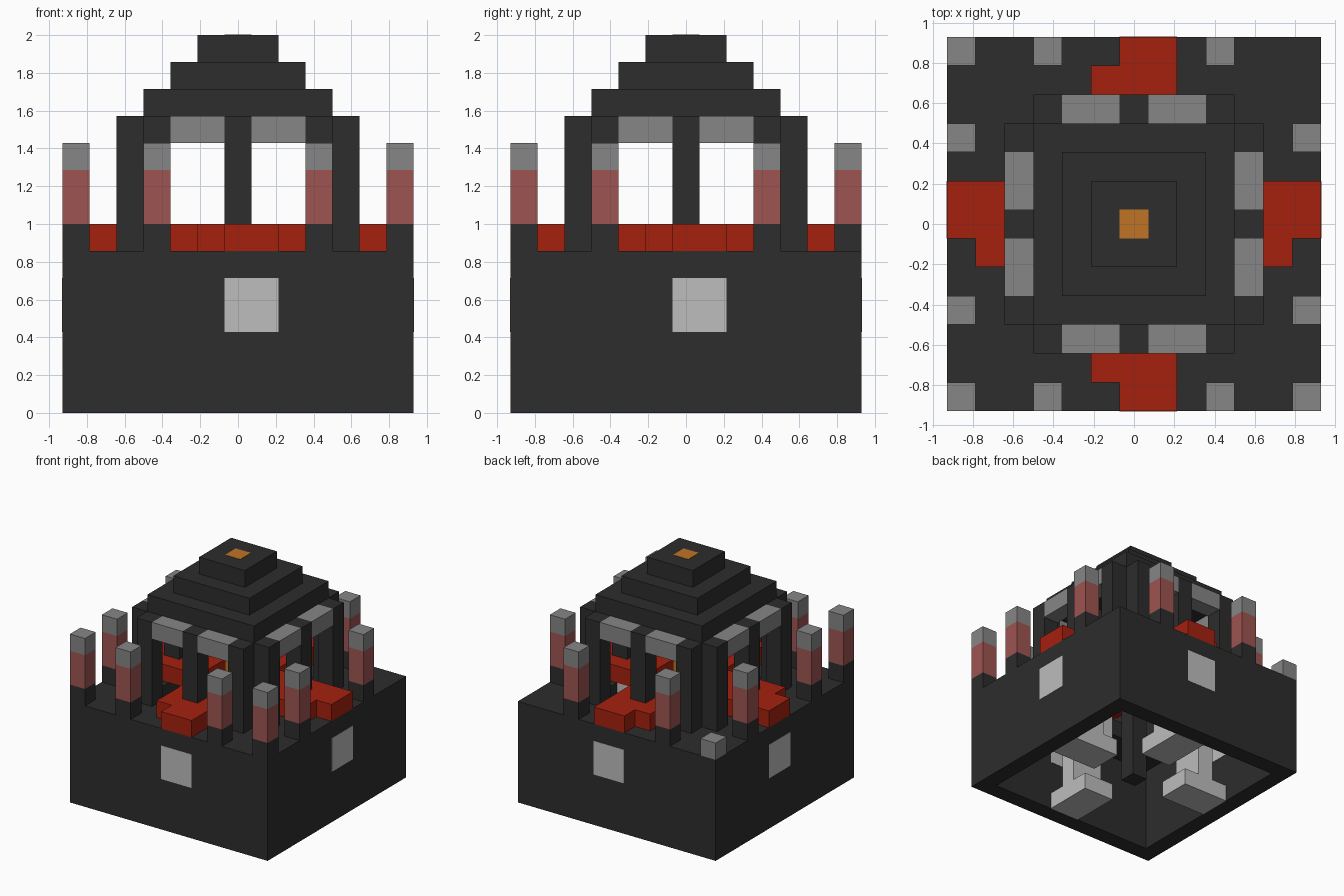
import bpy
import bmesh
from mathutils import Matrix, Vector

U = 1 / 7          # size of one block
N = 13             # blocks along each side

old = bpy.data.objects.get("Cube")
if old:
    bpy.data.objects.remove(old, do_unlink=True)


def material(name, r, g, b):
    m = bpy.data.materials.new(name)
    m.use_nodes = True
    m.diffuse_color = (r, g, b, 1)
    m.node_tree.nodes["Principled BSDF"].inputs["Base Color"].default_value = (r, g, b, 1)
    return m


DARK = material("dark stone", .026, .026, .026)
GREY = material("mid grey", .238, .238, .238)
PALE = material("pale grey", .51, .51, .51)
RED = material("hot red", .376, .015, .0045)
PINK = material("dusty red", .34, .09, .083)
ORANGE = material("orange", .53, .175, .018)


def build(name, mat, boxes):
    """One object from boxes given in block units: x0, x1, y0, y1, z0, z1."""
    bm = bmesh.new()
    for x0, x1, y0, y1, z0, z1 in boxes:
        mid = Vector((x0 + x1 - N, y0 + y1 - N, z0 + z1)) * U / 2
        size = Vector((x1 - x0, y1 - y0, z1 - z0)) * U
        bmesh.ops.create_cube(bm, size=1, matrix=Matrix.LocRotScale(mid, None, size))
    mesh = bpy.data.meshes.new(name)
    bm.to_mesh(mesh)
    bm.free()
    mesh.materials.append(mat)
    obj = bpy.data.objects.new(name, mesh)
    bpy.context.collection.objects.link(obj)


def four_sides(*boxes):
    """Repeat front-side boxes on the back, and swapped onto both flanks."""
    out = []
    for a, b, c, d, z0, z1 in boxes:
        out += [(a, b, c, d, z0, z1), (a, b, N - d, N - c, z0, z1),
                (c, d, a, b, z0, z1), (N - d, N - c, a, b, z0, z1)]
    return out


def ring(outer, inner, z0, z1):
    """Square ring between two insets from the outer edge."""
    o, i = outer, inner
    return [(o, N - o, o, i, z0, z1), (o, N - o, N - i, N - o, z0, z1),
            (o, i, i, N - i, z0, z1), (N - i, N - o, i, N - i, z0, z1)]


# Hollow base: outer walls and the terrace around the open middle
build("base_walls", DARK, ring(0, 1, 0, 6))
build("terrace", DARK, ring(1, 3, 5, 6))

# Windows set through the walls
build("windows", PALE, four_sides((6, 8, -.02, 1.02, 3, 5)))

# Pale supports inside the base: foot, post, head and lip
build("inner_supports", PALE, four_sides(
    (6, 8, 1, 4, 0, 1), (6, 8, 2, 3, 1, 4), (6, 8, 1, 4, 4, 5), (6, 8, 3, 4, 5, 6)))

# Red channels running from the terrace edge into the pavilion
build("red_channels", RED, four_sides((6, 8, 0, 1, 6, 7), (5, 8, 1, 5, 6, 7)))

# Parapet posts in three bands; one corner is bare, one has only a low block
edge = (0, 3, 9, 12)
posts = [(x, y) for x in edge for y in edge
         if (x in (0, 12) or y in (0, 12)) and (x, y) not in ((0, 12), (12, 12))]
for name, mat, z0, z1 in (("post_feet", DARK, 6, 7), ("post_shafts", PINK, 7, 9),
                          ("post_caps", GREY, 9, 10)):
    build(name, mat, [(x, x + 1, y, y + 1, z0, z1) for x, y in posts])
build("low_corner_block", GREY, [(0, 1, 12, 13, 6, 7)])

# Pavilion columns and lintels
build("pavilion_columns", DARK, four_sides(*[(x, x + 1, 2, 3, 6, 11) for x in (3, 6, 9)]))
build("pavilion_lintels", GREY, four_sides(*[(x, x + 2, 2, 3, 10, 11) for x in (4, 7)]))

# Stepped hollow roof
build("roof_steps", DARK, ring(3, 4, 11, 12) + ring(4, 5, 12, 13) + [(5, 8, 5, 8, 13, 14)])

# Central column, dark below and orange above, showing at the roof top
build("center_column_base", DARK, [(6, 7, 6, 7, 0, 7)])
build("center_column", ORANGE, [(6, 7, 6, 7, 7, 14.02)])
